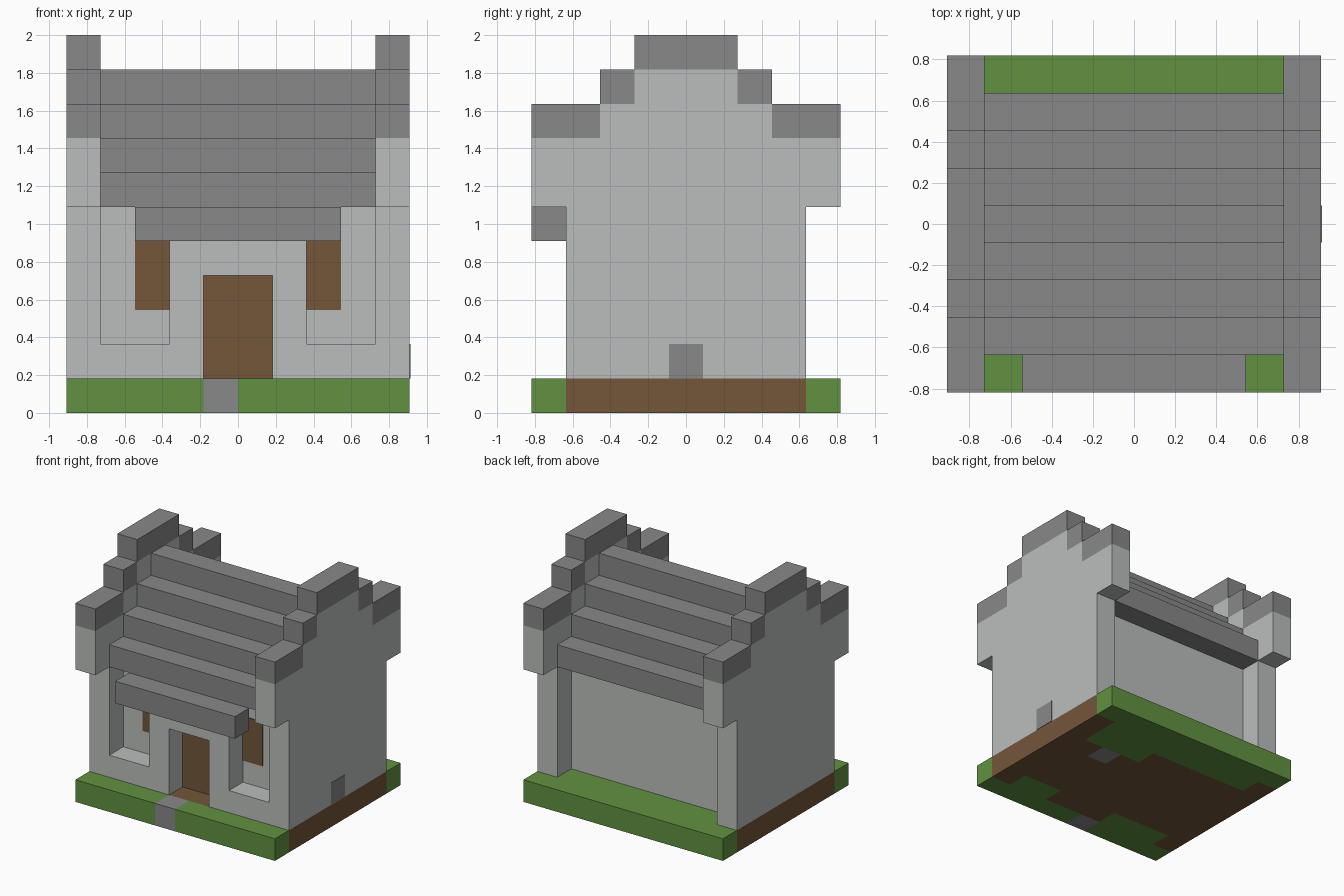
import bpy, bmesh
from math import floor
from mathutils import Vector

U = 2 / 11  # size of one block; all dimensions below are in blocks

cube = bpy.data.objects.get("Cube")
if cube:
    bpy.data.objects.remove(cube, do_unlink=True)


def material(name, *rgb):
    linear = [((c / 255 + 0.055) / 1.055) ** 2.4 for c in rgb]
    mat = bpy.data.materials.new(name)
    mat.use_nodes = True
    mat.diffuse_color = (*linear, 1)
    bsdf = mat.node_tree.nodes["Principled BSDF"]
    bsdf.inputs["Base Color"].default_value = (*linear, 1)
    bsdf.inputs["Roughness"].default_value = 0.9
    return mat


plaster = material("pale_stone", 187, 190, 188)
slate = material("dark_stone", 136, 136, 136)
wood = material("brown_earth_and_wood", 115, 86, 58)
grass = material("grass_green", 97, 145, 64)


def finish(name, bm, *mats):
    bmesh.ops.recalc_face_normals(bm, faces=bm.faces)
    bmesh.ops.scale(bm, vec=(U, U, U), verts=bm.verts)
    mesh = bpy.data.meshes.new(name)
    bm.to_mesh(mesh)
    bm.free()
    for mat in mats:
        mesh.materials.append(mat)
    obj = bpy.data.objects.new(name, mesh)
    bpy.context.collection.objects.link(obj)
    return obj


def box(name, mat, x, y, z):
    bm = bmesh.new()
    bmesh.ops.create_cube(bm, size=1)
    for v in bm.verts:
        v.co = [lo + (c + 0.5) * (hi - lo) for c, (lo, hi) in zip(v.co, (x, y, z))]
    return finish(name, bm, mat)


def stepped(name, mat, x, steps):
    """Extrude along x a symmetric outline of (half depth, bottom, top) steps."""
    half = [(w, z) for w, bottom, top in steps for z in (bottom, top)]
    outline = half + [(-w, z) for w, z in reversed(half)]
    bm = bmesh.new()
    face = bm.faces.new([bm.verts.new((x[0], y, z)) for y, z in outline])
    moved = bmesh.ops.extrude_face_region(bm, geom=[face])["geom"]
    bmesh.ops.translate(bm, vec=(x[1] - x[0], 0, 0),
                        verts=[g for g in moved if isinstance(g, bmesh.types.BMVert)])
    return finish(name, bm, mat)


# Ground slab: one face per block, coloured by block position
def ground_colour(i, j):
    if (i, j) in ((4, 0), (7, 5)):
        return 2  # paving
    lawn = (j in (0, 8) or (j == 7 and 1 <= i <= 8) or (j == 6 and 6 <= i <= 8)
            or (j == 1 and (1 <= i <= 3 or 7 <= i <= 8)))
    return 1 if lawn else 0


bm = bmesh.new()
bmesh.ops.create_grid(bm, x_segments=10, y_segments=9, size=1)
for v in bm.verts:
    v.co = (v.co.x * 5, v.co.y * 4.5, 0)
moved = bmesh.ops.extrude_face_region(bm, geom=bm.faces[:], use_keep_orig=True)["geom"]
bmesh.ops.translate(bm, vec=(0, 0, 1),
                    verts=[g for g in moved if isinstance(g, bmesh.types.BMVert)])
bmesh.ops.recalc_face_normals(bm, faces=bm.faces)
for f in bm.faces:
    inside = f.calc_center_median() - f.normal * 0.2 + Vector((5, 4.5, 0))
    f.material_index = ground_colour(floor(inside.x), floor(inside.y))
finish("ground_slab", bm, wood, grass, slate)

# House core: its front and back faces are the recessed walls
box("house_core", plaster, (-4, 4), (-2.5, 2.5), (1, 6))

# Stepped roof between the gables
stepped("roof", slate, (-4, 4), [(3.5 - k, 6 + k, 7 + k) for k in range(4)])

# Both ends and both halves of the front
for side, label in ((-1, "right"), (1, "left")):
    def span(a, b):
        return sorted((side * a, side * b))

    stepped(f"{label}_gable", plaster, span(4, 5),
            [(3.5, 1, 6), (4.5, 6, 8), (2.5, 8, 9), (1.5, 9, 10)])
    # Dark coping stones along the gable steps
    box(f"{label}_gable_top_coping", slate, span(4, 5), (-1.5, 1.5), (10, 11))
    for end, where in ((-1, "front"), (1, "back")):
        for inner, outer, z in ((1.5, 2.5, 9), (2.5, 4.5, 8)):
            box(f"{label}_{where}_coping_{z}", slate, span(4, 5),
                sorted((end * inner, end * outer)), (z, z + 1))
    # Front wall: pier beside the door, sill below the niche, window in the niche
    box(f"{label}_door_pier", plaster, span(1, 2), (-3.5, -2.5), (1, 6))
    box(f"{label}_window_sill", plaster, span(2, 4), (-3.5, -2.5), (1, 2))
    box(f"{label}_window", wood, span(2, 3), (-2.54, -2.5), (3, 5))

# Doorway and the beam sheltering it
box("door_lintel", plaster, (-1, 1), (-3.5, -2.5), (4, 6))
box("door", wood, (-1, 1), (-2.54, -2.5), (1, 4))
box("porch_beam", slate, (-3, 3), (-4.5, -3.5), (5, 6))

# Small dark stone set in the left gable wall
box("wall_stone", slate, (5, 5.02), (-0.5, 0.5), (1, 2))
